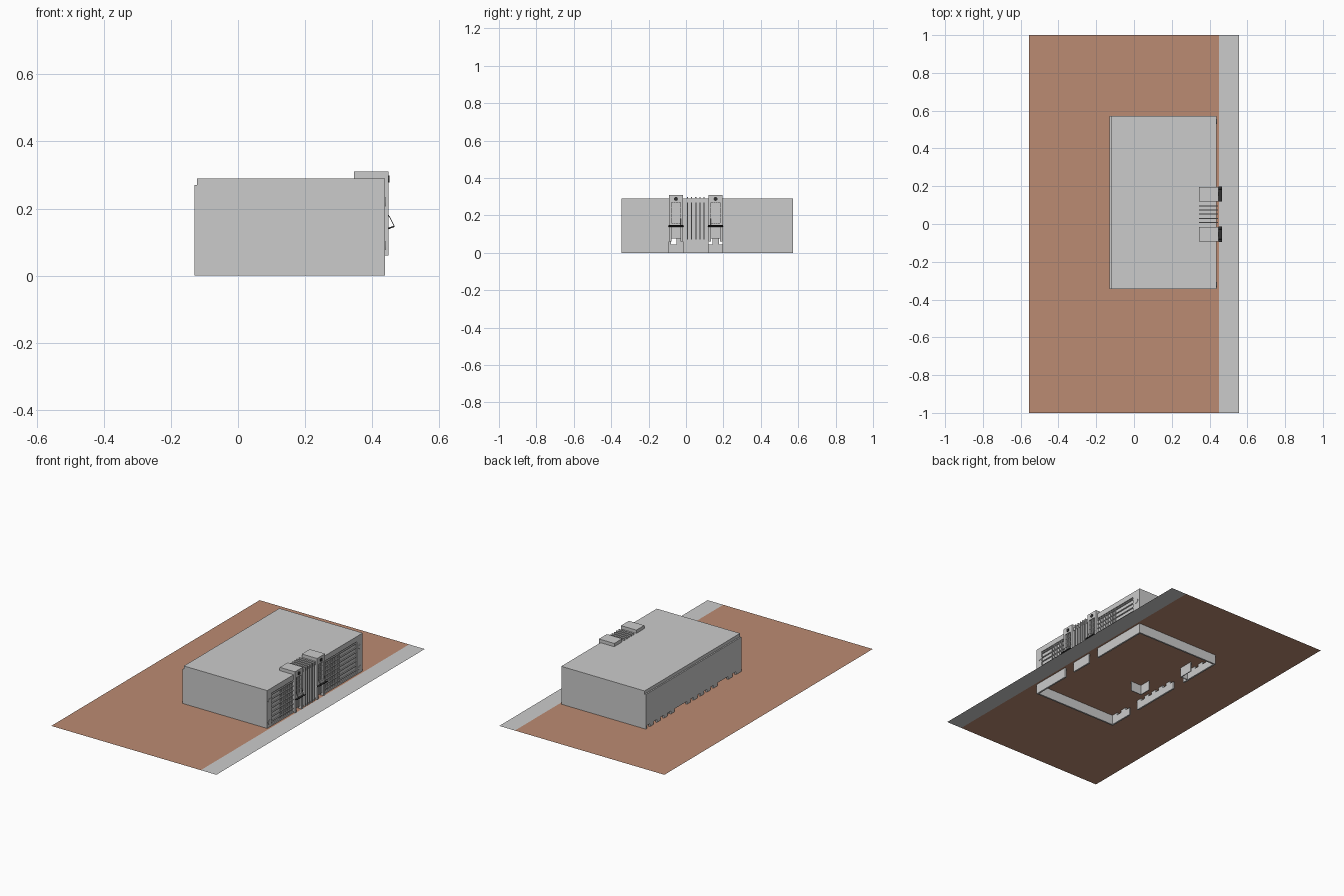
import bpy, bmesh, math
from mathutils import Matrix, Vector

if "Cube" in bpy.data.objects:
    bpy.data.objects.remove(bpy.data.objects["Cube"])


def material(name, col):
    m = bpy.data.materials.new(name)
    m.diffuse_color = (*col, 1)
    m.use_nodes = True
    m.node_tree.nodes["Principled BSDF"].inputs["Base Color"].default_value = m.diffuse_color
    return m


def finish(name, bm, mat=None):
    me = bpy.data.meshes.new(name)
    bm.to_mesh(me)
    bm.free()
    ob = bpy.data.objects.new(name, me)
    bpy.context.collection.objects.link(ob)
    if mat:
        me.materials.append(mat)
    return ob


def boxes(name, items, mat=None):
    # each item is (x0, x1, y0, y1, z0, z1)
    bm = bmesh.new()
    for x0, x1, y0, y1, z0, z1 in items:
        m = Matrix.Translation(((x0 + x1) / 2, (y0 + y1) / 2, (z0 + z1) / 2)) \
            @ Matrix.Diagonal((x1 - x0, y1 - y0, z1 - z0, 1))
        bmesh.ops.create_cube(bm, size=1, matrix=m)
    return finish(name, bm, mat)


def sheet(name, x0, x1, y0, y1, z, mat=None):
    bm = bmesh.new()
    bm.faces.new([bm.verts.new(p) for p in
                  ((x0, y0, z), (x1, y0, z), (x1, y1, z), (x0, y1, z))])
    return finish(name, bm, mat)


def discs(name, centres, r, depth, x, sides, mat=None):
    bm = bmesh.new()
    for y, z in centres:
        m = Matrix.Translation((x, y, z)) @ Matrix.Rotation(math.pi / 2, 4, 'Y')
        bmesh.ops.create_cone(bm, cap_ends=True, segments=sides, radius1=r,
                              radius2=r, depth=depth, matrix=m)
    return finish(name, bm, mat)


brown = material("brown_paving", (0.5, 0.26, 0.17))
dark = material("dark_metal", (0.03, 0.03, 0.03))

XB, XF, Y0, Y1, G = -0.13, 0.438, -0.345, 0.572, 0.06
T = 0.01
towers = [(-0.092, -0.016), (0.12, 0.196)]

# Ground
sheet("paving", -0.555, 0.45, -1, 1, G, brown)
sheet("street", 0.45, 0.555, -1, 1, G)

# Side walls and roof
boxes("side_walls", [(XB, XF, Y0, Y0 + T, 0, 0.27), (XB, XF, Y1 - T, Y1, 0, 0.27)])
boxes("roof", [(-0.122, XF, Y0, Y1, 0.27, 0.29)])

# Back wall with two doorways and low openings at ground level
back = [(XB, XB + T, Y0 + T, Y1 - T, 0.078, 0.27)]
for a, b in ((Y0 + T, -0.185), (-0.115, 0.205), (0.295, Y1 - T)):
    back.append((XB, XB + T, a, b, 0, 0.045))
    n = max(1, round((b - a) / 0.06))
    step = (b - a) / n
    for i in range(n):
        back.append((XB, XB + T, a + i * step, a + (i + 0.55) * step, 0.045, 0.078))
boxes("back_wall", back)

# Inner partitions
boxes("partitions", [(-0.028, 0.047, 0.028, 0.033, 0, 0.27),
                     (-0.030, -0.025, 0.033, 0.103, 0, 0.27),
                     (-0.075, -0.070, 0.33, 0.42, 0, 0.27),
                     (-0.12, -0.075, 0.33, 0.335, 0, 0.27)])

# Front wall: base, set-back window panels, end piers and header
segs = [(Y0 + T, towers[0][0]), (towers[0][1], towers[1][0]), (towers[1][1], Y1 - T)]
boxes("front_base", [(XF - T, XF, a, b, 0, 0.07) for a, b in segs])
boxes("front_panels", [(XF - 0.014, XF - 0.007, a, b, 0.07, 0.27) for a, b in segs])
boxes("end_piers", [(XF - 0.007, XF, Y0 + T, -0.302, 0.07, 0.27),
                    (XF - 0.007, XF, 0.515, Y1 - T, 0.07, 0.27)])
boxes("front_header", [(XF - 0.007, XF, -0.302, towers[0][0], 0.258, 0.27),
                       (XF - 0.007, XF, towers[1][1], 0.515, 0.258, 0.27)])

# Window bars on both wings
bars = []
for a, b, m0, m1, n in ((-0.302, towers[0][0], -0.21, -0.105, 6),
                        (towers[1][1], 0.515, 0.22, 0.35, 7)):
    for i in range(7):
        z = 0.083 + i * 0.027
        bars.append((XF - 0.007, XF - 0.001, a, b, z, z + 0.005))
    for i in range(n):
        y = m0 + (m1 - m0) * i / (n - 1)
        bars.append((XF - 0.007, XF - 0.002, y - 0.002, y + 0.002, 0.07, 0.258))
boxes("window_bars", bars)

# Round wall ornaments on the piers
discs("pier_roundels", [(y, z) for y in (-0.322, 0.543) for z in (0.09, 0.22)],
      0.014, 0.003, XF + 0.0005, 16)

# Entrance towers with open doorways, glazing and mullions
frame, glass = [], []
for a, b in towers:
    c = (a + b) / 2
    w = 0.024
    frame += [(0.345, 0.448, a, b, 0.285, 0.31),
              (0.424, 0.448, a, c - w, G, 0.285),
              (0.424, 0.448, c + w, b, G, 0.285),
              (0.424, 0.448, c - w, c + w, 0.268, 0.285),
              (0.424, 0.448, c - w, c + w, 0.138, 0.16)]
    glass += [(0.434, 0.438, c - w, c + w, 0.16, 0.268),
              (0.434, 0.438, c - w, c + w, 0.076, 0.138)]
    for k in (-0.012, 0, 0.012):
        glass.append((0.438, 0.443, c + k - 0.0015, c + k + 0.0015, 0.16, 0.268))
    for z in (0.185, 0.21, 0.24):
        glass.append((0.438, 0.442, c - w, c + w, z, z + 0.003))
    glass.append((0.438, 0.443, c - 0.002, c + 0.002, 0.076, 0.138))
boxes("tower_frames", frame)
boxes("tower_glazing", glass)
discs("tower_lamps", [((a + b) / 2, 0.288) for a, b in towers], 0.011, 0.004, 0.449, 8, dark)

# Canopies over the doors, each hung on two stays
bm = bmesh.new()
for a, b in towers:
    prof = [(0.447, 0.138), (0.466, 0.145), (0.466, 0.149), (0.447, 0.143)]
    l = [bm.verts.new((x, a - 0.002, z)) for x, z in prof]
    r = [bm.verts.new((x, b + 0.002, z)) for x, z in prof]
    bm.faces.new(l)
    bm.faces.new(r[::-1])
    for i in range(4):
        j = (i + 1) % 4
        bm.faces.new((l[i], r[i], r[j], l[j]))
bmesh.ops.recalc_face_normals(bm, faces=bm.faces)
finish("canopies", bm, dark)

bm = bmesh.new()
p, q = Vector((0.447, 0, 0.183)), Vector((0.465, 0, 0.148))
for a, b in towers:
    for y in (a + 0.012, b - 0.012):
        m = Matrix.Translation((p + q) / 2 + Vector((0, y, 0))) \
            @ (q - p).to_track_quat('Z', 'Y').to_matrix().to_4x4()
        bmesh.ops.create_cone(bm, cap_ends=True, segments=6, radius1=0.001,
                              radius2=0.001, depth=(q - p).length, matrix=m)
finish("canopy_stays", bm, dark)

# Vertical fins between the towers, wrapping over the roof edge
fins = []
for i in range(5):
    y = 0.008 + i * 0.022
    fins += [(XF - 0.007, 0.446, y - 0.003, y + 0.003, G, 0.298),
             (0.345, XF - 0.007, y - 0.003, y + 0.003, 0.285, 0.298)]
boxes("centre_fins", fins)
